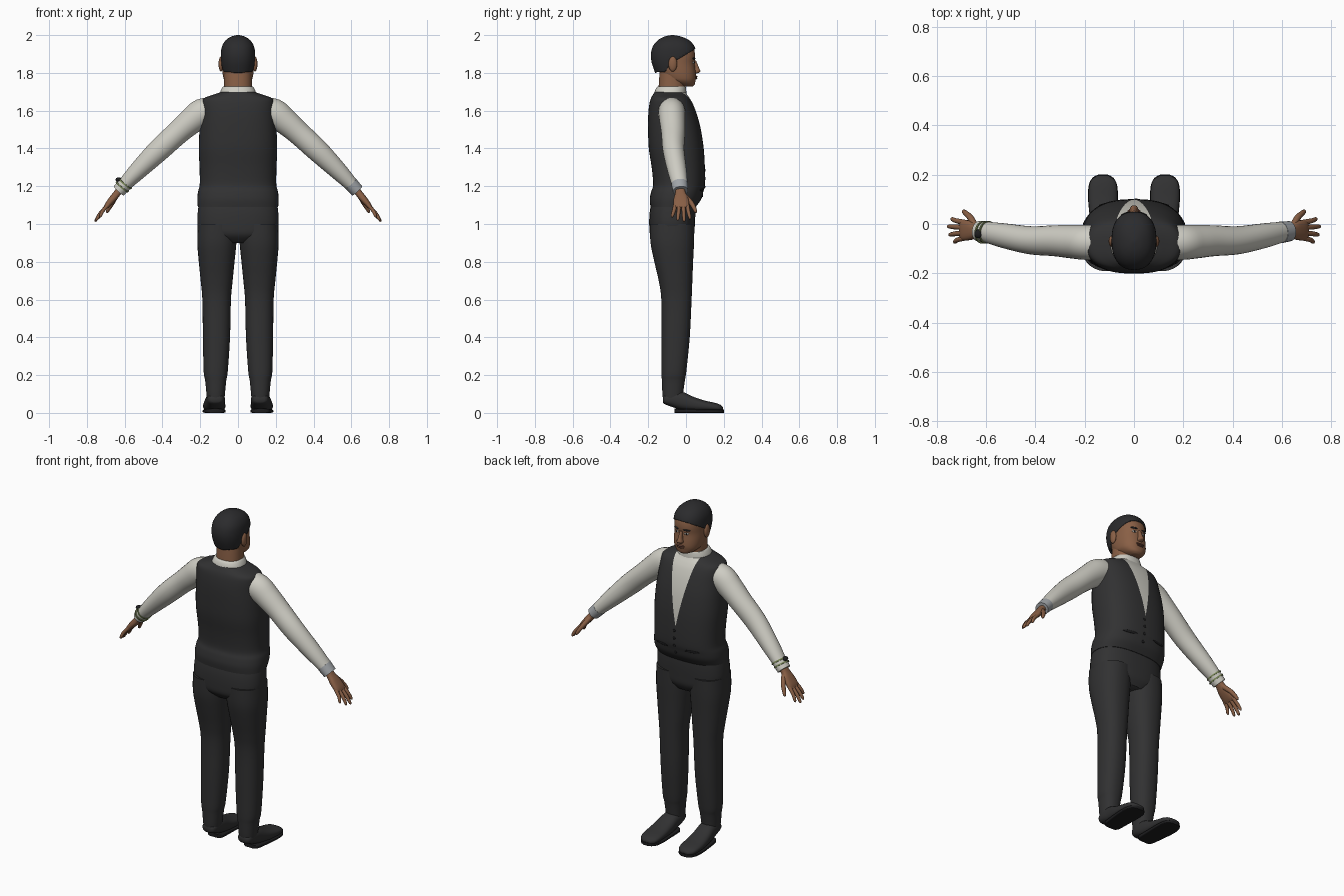
import bpy, bmesh, math
from mathutils import Vector

cube = bpy.data.objects.get("Cube")
if cube:
    bpy.data.objects.remove(cube)


def material(name, r, g, b):
    m = bpy.data.materials.new(name)
    m.use_nodes = True
    m.diffuse_color = (r, g, b, 1)
    bsdf = next(n for n in m.node_tree.nodes if n.type == 'BSDF_PRINCIPLED')
    bsdf.inputs["Base Color"].default_value = (r, g, b, 1)
    bsdf.inputs["Roughness"].default_value = 0.8
    return m


CLOTH = material("charcoal cloth", .031, .031, .032)
HAIR = material("black hair", .024, .024, .026)
SKIN = material("brown skin", .25, .115, .06)
SHIRT = material("off white shirt", .62, .61, .55)
LIPS = material("dark lips", .15, .06, .04)
EYE = material("eye white", .6, .57, .52)
OLIVE = material("olive band", .2, .25, .1)
GREY = material("grey cuff", .36, .38, .4)
BLACK = material("black trim", .012, .012, .013)


def finish(name, bm, *mats):
    bmesh.ops.recalc_face_normals(bm, faces=bm.faces)
    me = bpy.data.meshes.new(name)
    bm.to_mesh(me)
    bm.free()
    ob = bpy.data.objects.new(name, me)
    bpy.context.collection.objects.link(ob)
    for m in mats:
        me.materials.append(m)
    bpy.ops.object.select_all(action='DESELECT')
    ob.select_set(True)
    bpy.context.view_layer.objects.active = ob
    bpy.ops.object.shade_smooth_by_angle(angle=math.radians(50))
    return ob


def smooth_rows(rows, steps=4):
    """Catmull-Rom interpolation between rows of numbers."""
    out = []
    for i in range(len(rows) - 1):
        quad = [rows[max(i - 1, 0)], rows[i], rows[i + 1], rows[min(i + 2, len(rows) - 1)]]
        for k in range(steps):
            t = k / steps
            out.append([b + .5 * t * (c - a + t * (2*a - 5*b + 4*c - d + t * (3*(b - c) + d - a)))
                        for a, b, c, d in zip(*quad)])
    return out + [list(rows[-1])]


def skin_rings(rings):
    bm = bmesh.new()
    loops = [[bm.verts.new(p) for p in ring] for ring in rings]
    n = len(loops[0])
    for a, b in zip(loops, loops[1:]):
        for i in range(n):
            bm.faces.new((a[i], a[(i + 1) % n], b[(i + 1) % n], b[i]))
    bm.faces.new(loops[0])
    bm.faces.new(loops[-1])
    return bm


def oval(n, power):
    for i in range(n):
        a = 2 * math.pi * (i + .5) / n
        yield [math.copysign(abs(f) ** (2 / power), f) for f in (math.cos(a), math.sin(a))]


def loft(rows, side=1, axis='Z', power=2.3, n=32):
    """Rows: position on axis, centre x, half width, low edge, high edge."""
    rings = []
    for t, cx, r, lo, hi in smooth_rows(rows):
        ring = []
        for c, s in oval(n, power):
            x, v = side * (cx + r * c), (lo + hi) / 2 + (hi - lo) / 2 * s
            ring.append((x, v, t) if axis == 'Z' else (x, t, v))
        rings.append(ring)
    return skin_rings(rings)


def tube(rows, side=1, n=20, power=2):
    """Rows: x, y, z, radius across, radius along y."""
    pts = smooth_rows(rows)
    rings = []
    for i, (x, y, z, ra, rb) in enumerate(pts):
        d = Vector(pts[min(i + 1, len(pts) - 1)][:3]) - Vector(pts[max(i - 1, 0)][:3])
        across = d.cross(Vector((0, 1, 0))).normalized()
        along = across.cross(d).normalized()
        ring = [Vector((x, y, z)) + across * ra * c + along * rb * s for c, s in oval(n, power)]
        rings.append([(side * p.x, p.y, p.z) for p in ring])
    return skin_rings(rings)


def ball(name, loc, size, mat, rot=None):
    bm = bmesh.new()
    bmesh.ops.create_uvsphere(bm, u_segments=16, v_segments=10, radius=1)
    bmesh.ops.scale(bm, vec=size, verts=bm.verts)
    if rot:
        bmesh.ops.rotate(bm, matrix=rot, verts=bm.verts)
    bmesh.ops.translate(bm, vec=loc, verts=bm.verts)
    return finish(name, bm, mat)


def plate(name, base, x, z, w, h, mat, depth=.004):
    """Thin oval detail lying on the front of a part."""
    hit, loc, normal, _ = base.ray_cast((x, 1, z), (0, -1, 0))
    if hit:
        ball(name, loc, (w, h, depth), mat, normal.to_track_quat('Z', 'Y').to_matrix())


# Waistcoat, with the shirt front cut in as a V
bm = loft([(1.09, 0, .213, -.188, .052), (1.13, 0, .216, -.192, .08), (1.17, 0, .212, -.185, .092),
           (1.21, 0, .203, -.174, .1), (1.3, 0, .204, -.182, .1), (1.4, 0, .208, -.197, .094),
           (1.5, 0, .204, -.201, .079), (1.58, 0, .197, -.2, .058), (1.635, 0, .194, -.194, .037),
           (1.665, 0, .182, -.186, .02), (1.685, 0, .13, -.175, .006), (1.7, 0, .085, -.165, -.003)],
          power=2.5, n=48)
V_LOW, V_SLOPE = 1.31, 5.0
for s in (1, -1):
    bmesh.ops.bisect_plane(bm, geom=bm.verts[:] + bm.edges[:] + bm.faces[:],
                           plane_co=(0, 0, V_LOW), plane_no=(s * V_SLOPE, 0, -1))
for f in bm.faces:
    c = f.calc_center_median()
    f.material_index = int(c.y > -.07 and c.z - V_LOW > V_SLOPE * abs(c.x))
vest = finish("waistcoat", bm, CLOTH, SHIRT)

# Trousers: hips and two legs
finish("trouser_hips", loft([(.9, 0, .1, -.15, .02), (.94, 0, .19, -.188, .042), (.99, 0, .214, -.195, .047),
                             (1.06, 0, .214, -.193, .05), (1.12, 0, .206, -.182, .048)], power=2.5), CLOTH)
for s, side in ((1, "left"), (-1, "right")):
    finish(side + "_trouser_leg", loft(
        [(1.0, .108, .105, -.192, .045), (.9, .112, .104, -.188, .043), (.8, .113, .095, -.168, .038),
         (.7, .113, .085, -.145, .034), (.6, .113, .076, -.131, .03), (.4, .114, .072, -.13, .02),
         (.22, .118, .064, -.13, .002), (.17, .118, .056, -.128, -.006), (.1, .118, .049, -.125, -.015),
         (.06, .118, .045, -.12, -.015)], s), CLOTH)
    # Shoes
    finish(side + "_shoe", loft(
        [(-.123, .118, .025, .055, .085), (-.11, .118, .04, .045, .1), (-.07, .118, .048, .03, .115),
         (-.02, .12, .051, .015, .112), (.04, .124, .056, .008, .085), (.1, .126, .059, .008, .065),
         (.15, .126, .057, .008, .054), (.18, .126, .047, .008, .044), (.197, .126, .022, .01, .03)],
        s, 'Y', 2.5), CLOTH)
    finish(side + "_sole", loft(
        [(-.06, .12, .035, 0, .022), (-.04, .12, .05, 0, .022), (.04, .124, .057, 0, .02),
         (.11, .126, .061, 0, .018), (.16, .126, .057, 0, .018), (.188, .126, .042, 0, .018),
         (.2, .126, .02, 0, .018)], s, 'Y', 6), BLACK)

    # Sleeves and cuffs
    finish(side + "_sleeve", tube(
        [(.12, -.075, 1.6, .07, .07), (.19, -.075, 1.587, .077, .071), (.25, -.072, 1.543, .07, .068),
         (.32, -.068, 1.482, .063, .063), (.42, -.066, 1.39, .06, .057), (.53, -.047, 1.282, .048, .05),
         (.6, -.033, 1.21, .037, .042), (.628, -.03, 1.18, .034, .039)], s, 28), SHIRT)
    finish(side + "_cuff", tube([(.597, -.034, 1.213, .039, .044), (.632, -.029, 1.175, .036, .041)], s),
           GREY if s > 0 else SHIRT)

    # Hands
    finish(side + "_palm", tube(
        [(.615, -.03, 1.195, .022, .026), (.638, -.03, 1.165, .019, .027), (.662, -.027, 1.135, .019, .038),
         (.69, -.025, 1.102, .015, .042), (.703, -.025, 1.085, .009, .036)], s, power=2.6), SKIN)
    for finger, y0, x1, y1, z1 in (("little", -.056, .731, -.072, 1.035), ("ring", -.036, .75, -.043, 1.018),
                                   ("middle", -.014, .755, -.01, 1.012), ("index", .006, .742, .02, 1.025)):
        mid = (x1 + .69) / 2 + .005
        finish(side + "_" + finger + "_finger", tube(
            [(.685, y0, 1.105, .01, .011), (mid, (y0 + y1) / 2, (z1 + 1.105) / 2, .01, .01),
             (x1 - .004, y1, z1 + .01, .008, .008), (x1, y1, z1, .003, .003)], s, 10), SKIN)
    finish(side + "_thumb", tube(
        [(.645, -.01, 1.15, .014, .015), (.664, .025, 1.115, .013, .013), (.682, .043, 1.085, .011, .011),
         (.692, .051, 1.066, .008, .008), (.695, .053, 1.06, .003, .003)], s, 12), SKIN)

    # Ears
    ball(side + "_ear", (s * .09, -.07, 1.847), (.013, .023, .04), SKIN)

# Wrist watch
for i, x in enumerate((.594, .61)):
    z = 1.217 - i * .017
    finish("watch_band", tube([(x, -.034, z, .043, .047), (x + .005, -.033, z - .006, .043, .047)], -1), OLIVE)
ball("watch_face", (-.632, -.04, 1.235), (.016, .018, .012), BLACK)

# Neck and collar
finish("neck", loft([(1.66, 0, .076, -.148, -.005), (1.73, 0, .074, -.145, -.004),
                     (1.8, 0, .074, -.14, .005)]), SKIN)
finish("collar", loft([(1.67, 0, .1, -.17, .004), (1.7, 0, .094, -.166, .002), (1.72, 0, .085, -.158, 0),
                       (1.728, 0, .079, -.15, -.002)]), SHIRT)

# Head
head = finish("head", loft(
    [(1.727, 0, .025, -.02, .034), (1.738, 0, .05, -.06, .046), (1.758, 0, .071, -.1, .05),
     (1.78, 0, .079, -.125, .053), (1.81, 0, .083, -.145, .051), (1.85, 0, .084, -.162, .046),
     (1.89, 0, .084, -.17, .049), (1.93, 0, .08, -.165, .04), (1.965, 0, .06, -.14, .012),
     (1.985, 0, .025, -.1, -.03)], n=40), SKIN)
finish("nose", loft([(1.797, 0, .014, .03, .058), (1.807, 0, .018, .03, .076), (1.83, 0, .012, .03, .068),
                     (1.866, 0, .009, .03, .053)], n=16), SKIN)

# Hair cap, trimmed along the forehead and behind the ears
bm = loft([(1.78, 0, .078, -.155, .05), (1.82, 0, .085, -.171, .05), (1.86, 0, .09, -.183, .051),
           (1.9, 0, .091, -.186, .054), (1.94, 0, .085, -.176, .045), (1.972, 0, .066, -.15, .018),
           (1.992, 0, .036, -.115, -.025), (2.0, 0, .006, -.077, -.065)], n=48)
cuts = [((0, -.02, 1.885), Vector((0, -.6, 1))), ((0, -.08, 1.85), Vector((0, -1, .7))),
        ((0, 0, 1.805), Vector((0, 0, 1)))]
for co, no in cuts:
    bmesh.ops.bisect_plane(bm, geom=bm.verts[:] + bm.edges[:] + bm.faces[:], plane_co=co, plane_no=no)
bald = []
for f in bm.faces:
    fore, behind, nape = [(f.calc_center_median() - Vector(co)).dot(no) > 0 for co, no in cuts]
    if not (fore or (behind and nape)):
        bald.append(f)
bmesh.ops.delete(bm, geom=bald, context='FACES')
hair = finish("hair", bm, HAIR)
shell = hair.modifiers.new("thickness", 'SOLIDIFY')
shell.thickness = .012
shell.offset = -1

# Facial details
bpy.context.view_layer.update()
for s in (1, -1):
    plate("eye", head, s * .032, 1.855, .014, .006, EYE)
    plate("iris", head, s * .032, 1.855, .006, .006, BLACK, .006)
    plate("eyebrow", head, s * .034, 1.876, .021, .005, HAIR, .005)
plate("upper_lip", head, 0, 1.78, .026, .005, LIPS, .008)
plate("lower_lip", head, 0, 1.771, .022, .005, LIPS, .008)

# Waistcoat buttons and pocket welts
for i in range(4):
    plate("button", vest, .008, 1.285 - i * .045, .008, .008, BLACK)
for s in (1, -1):
    plate("pocket_welt", vest, s * .1, 1.18, .045, .007, BLACK)
